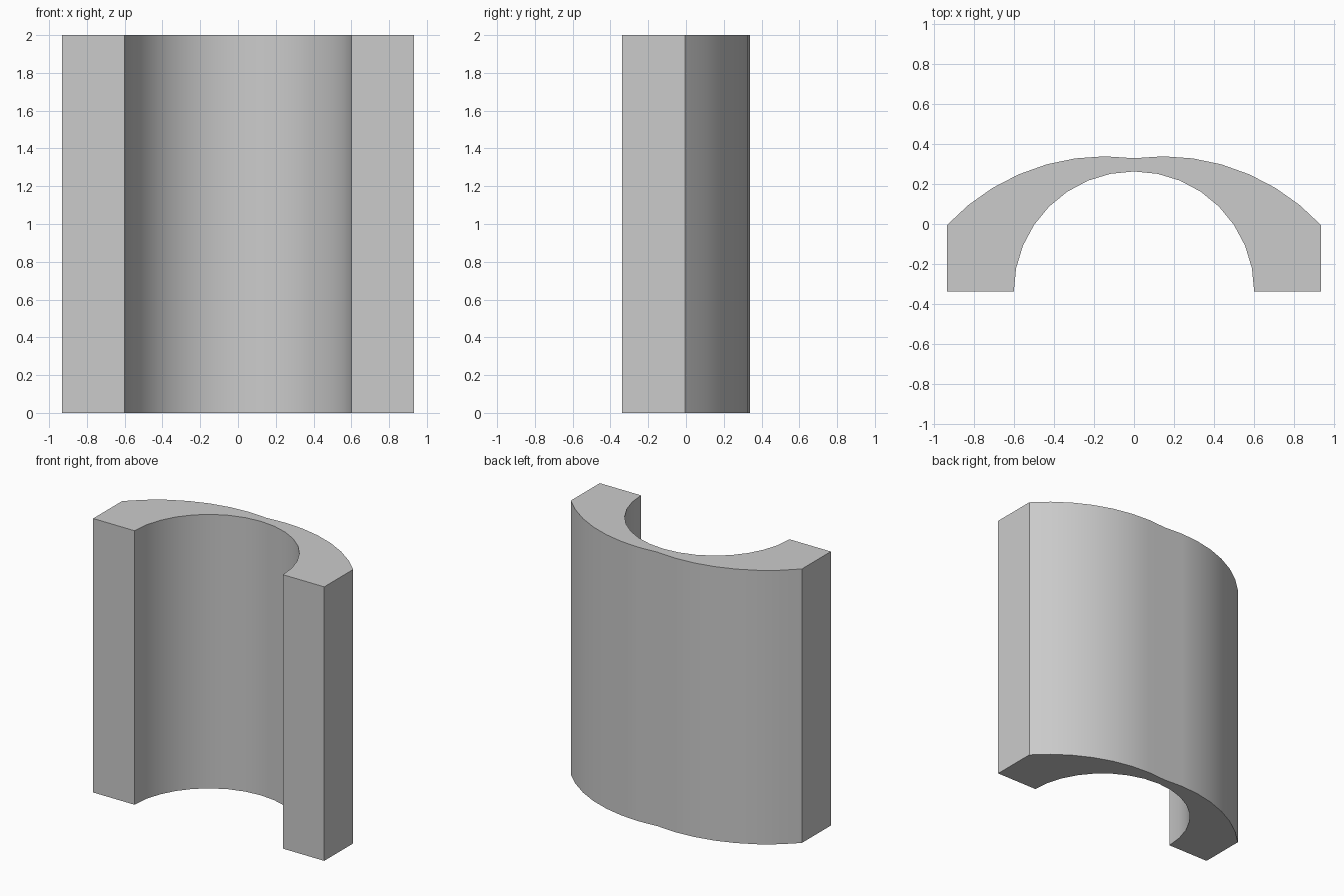
import bpy
import bmesh
from math import sin, cos, asin, atan2, hypot, radians, pi

cube = bpy.data.objects.get("Cube")
if cube:
    bpy.data.objects.remove(cube, do_unlink=True)

HEIGHT = 2.0
HALF_WIDTH = 0.933
RISE = 0.333          # back ridge height above the side corners
BORE = 0.6            # radius of the half-round channel
BACK_RADIUS = 1.08    # radius of each bulging back arc


def arc(cx, cy, r, start, end, steps):
    return [(cx + r * cos(start + (end - start) * i / steps),
             cy + r * sin(start + (end - start) * i / steps))
            for i in range(steps + 1)]


# Back arc on the left half, from the side corner to the middle crease
chord = hypot(HALF_WIDTH, RISE)
half_sweep = asin(chord / 2 / BACK_RADIUS)
middle = atan2(HALF_WIDTH, RISE)
depth = BACK_RADIUS * cos(half_sweep)
cx = HALF_WIDTH / 2 - depth * cos(middle)
cy = RISE / 2 - depth * sin(middle)
left_back = arc(cx, cy, BACK_RADIUS, middle - half_sweep, middle + half_sweep, 7)
right_back = [(-x, y) for x, y in reversed(left_back[:-1])]

# Closed outline: foot, bulging back, foot, then the channel
channel = arc(0, -RISE, BORE, pi, 0, 16)
outline = ([(HALF_WIDTH, -RISE)] + left_back + right_back
           + [(-HALF_WIDTH, -RISE)] + channel)
ys = [y for x, y in outline]
offset = (max(ys) + min(ys)) / 2

# Extrude the outline upwards
bm = bmesh.new()
base = bm.faces.new([bm.verts.new((x, y - offset, 0)) for x, y in outline])
top = bmesh.ops.extrude_face_region(bm, geom=[base], use_keep_orig=True)
bmesh.ops.translate(bm, vec=(0, 0, HEIGHT),
                    verts=[v for v in top["geom"] if isinstance(v, bmesh.types.BMVert)])
bmesh.ops.recalc_face_normals(bm, faces=bm.faces)
mesh = bpy.data.meshes.new("channel_block")
bm.to_mesh(mesh)
bm.free()

block = bpy.data.objects.new("channel_block", mesh)
bpy.context.collection.objects.link(block)

# Plain grey finish
grey = bpy.data.materials.new("light_grey")
grey.use_nodes = True
colour = (0.6, 0.6, 0.6, 1)
grey.diffuse_color = colour
grey.node_tree.nodes["Principled BSDF"].inputs["Base Color"].default_value = colour
mesh.materials.append(grey)

# Smooth curves, crisp corners
bpy.ops.object.select_all(action="DESELECT")
block.select_set(True)
bpy.context.view_layer.objects.active = block
bpy.ops.object.shade_smooth_by_angle(angle=radians(30))
